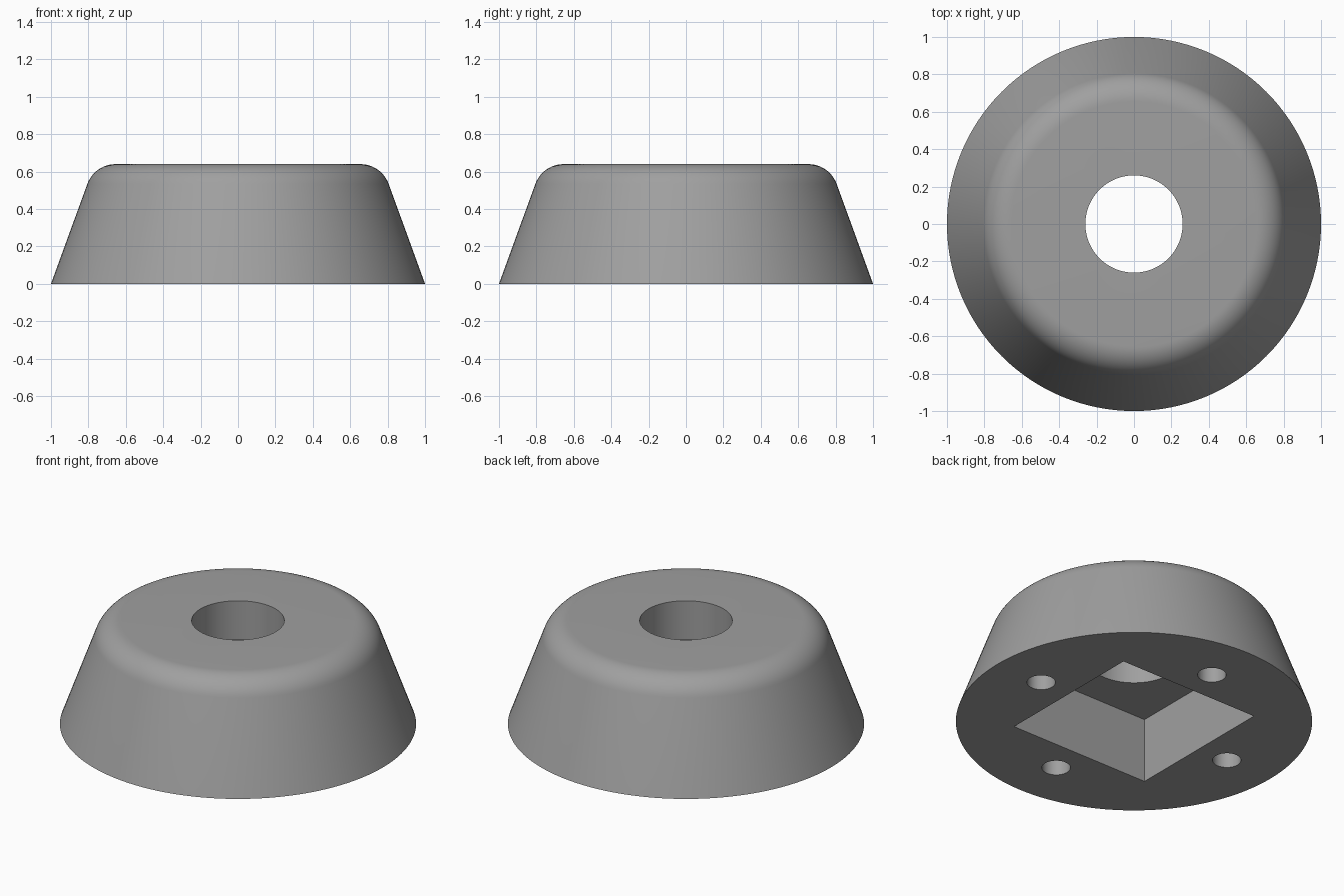
import bpy, bmesh, math

if "Cube" in bpy.data.objects:
    bpy.data.objects.remove(bpy.data.objects["Cube"])

HEIGHT, DRAFT, FILLET = 0.64, math.radians(20), 0.16
SEGMENTS = 128

grey = bpy.data.materials.new("plain_grey")
grey.diffuse_color = (0.35, 0.35, 0.35, 1)
grey.use_nodes = True
grey.node_tree.nodes["Principled BSDF"].inputs["Base Color"].default_value = grey.diffuse_color


def revolve(name, profile, segments):
    """Closed solid turned around z from (radius, z) points, capped at both ends."""
    bm = bmesh.new()
    rings = []
    for r, z in profile:
        rings.append([bm.verts.new((r * math.cos(2 * math.pi * i / segments),
                                    r * math.sin(2 * math.pi * i / segments), z))
                      for i in range(segments)])
    for low, high in zip(rings, rings[1:]):
        for i in range(segments):
            j = (i + 1) % segments
            bm.faces.new((low[i], low[j], high[j], high[i]))
    bm.faces.new(rings[0][::-1])
    bm.faces.new(rings[-1])
    mesh = bpy.data.meshes.new(name)
    bm.to_mesh(mesh)
    bm.free()
    mesh.materials.append(grey)
    obj = bpy.data.objects.new(name, mesh)
    bpy.context.collection.objects.link(obj)
    return obj


def cut(target, cutter):
    """Subtract the cutter from the target and discard it."""
    cutter.hide_render = True
    mod = target.modifiers.new("cut", 'BOOLEAN')
    mod.operation, mod.solver, mod.object = 'DIFFERENCE', 'EXACT', cutter
    bpy.context.view_layer.objects.active = target
    bpy.ops.object.modifier_apply(modifier=mod.name)
    bpy.data.objects.remove(cutter)


# Tapered body with a rounded top rim
turn = math.pi / 2 - DRAFT
fillet_r = 1 - HEIGHT * math.tan(DRAFT) - FILLET * math.tan(turn / 2)
profile = [(1, 0)]
for i in range(13):
    a = DRAFT + turn * i / 12
    profile.append((fillet_r + FILLET * math.cos(a),
                    HEIGHT - FILLET + FILLET * math.sin(a)))
foot = revolve("foot_body", profile, SEGMENTS)

# Square pocket in the underside
bpy.ops.mesh.primitive_cube_add(size=1)
pocket = bpy.context.object
pocket.name = "pocket_cutter"
pocket.scale = (0.956, 0.956, 0.8)
pocket.data.materials.append(grey)
cut(foot, pocket)

# Central through hole
cut(foot, revolve("center_hole_cutter", [(0.26, 0.2), (0.26, 1)], 96))

# Four blind screw holes around the pocket
for k in range(4):
    hole = revolve("screw_hole_cutter", [(0.08, -0.2), (0.08, 0.4)], 48)
    hole.location = (0.68 * math.cos(k * math.pi / 2),
                     0.68 * math.sin(k * math.pi / 2), 0)
    cut(foot, hole)

# Smooth curved walls, crisp rims
bpy.ops.object.select_all(action='DESELECT')
foot.select_set(True)
bpy.context.view_layer.objects.active = foot
bpy.ops.object.shade_smooth_by_angle(angle=math.radians(30))
